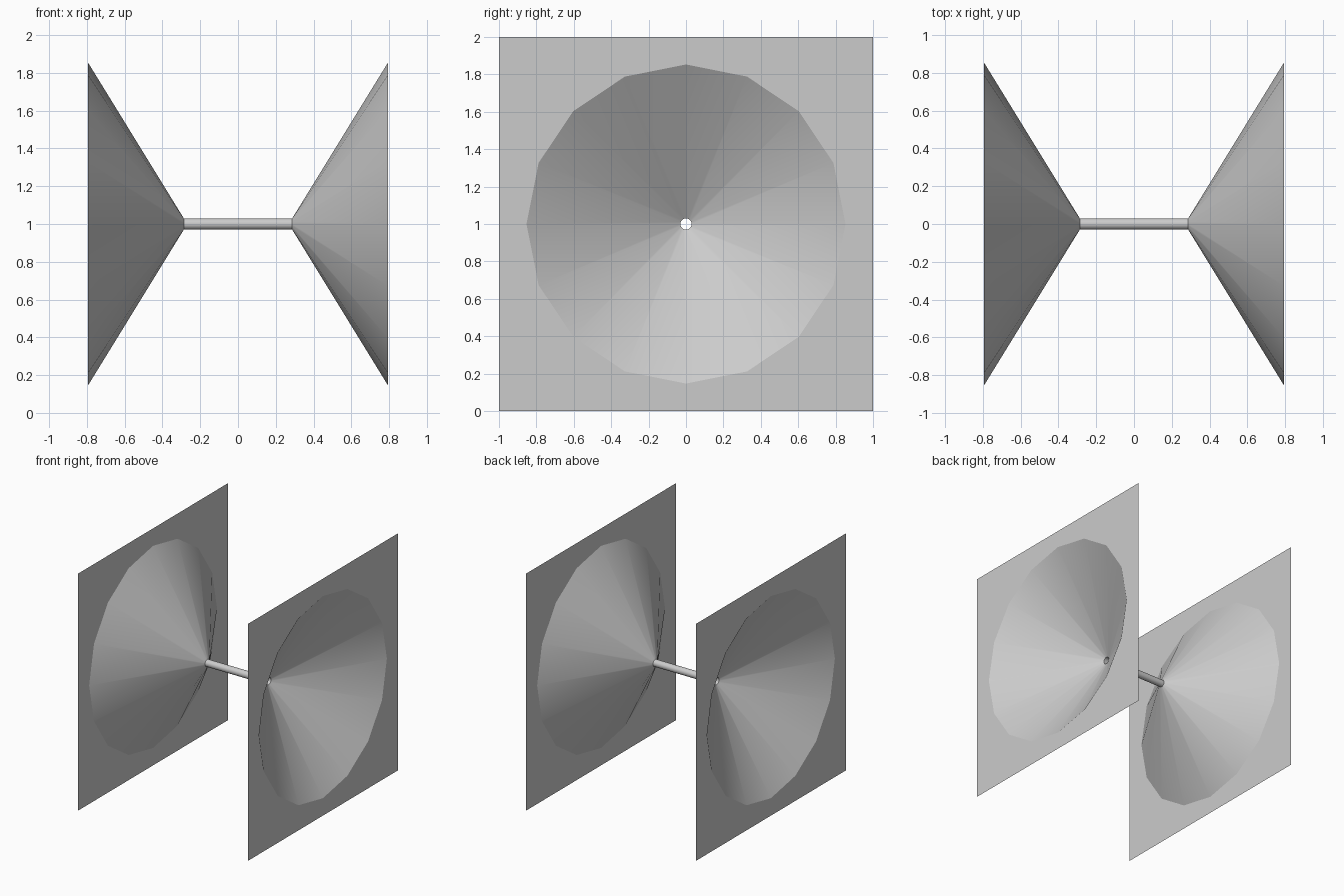
import bpy
import bmesh
from math import cos, sin, pi

SIDES = 16
CENTRE_Z = 1.0
PLATE_X, THROAT_X = 0.793, 0.287
PLATE_HALF, MOUTH_R, THROAT_R = 1.0, 0.853, 0.03

cube = bpy.data.objects.get("Cube")
if cube:
    bpy.data.objects.remove(cube, do_unlink=True)

grey = bpy.data.materials.new("plain grey")
grey.use_nodes = True
colour = (0.6, 0.6, 0.6, 1)
grey.diffuse_color = colour
grey.node_tree.nodes["Principled BSDF"].inputs["Base Color"].default_value = colour


def make_ring(bm, x, radius, square=False):
    """Ring of points around the x axis, pushed out to a square if asked."""
    verts = []
    for i in range(SIDES):
        a = 2 * pi * i / SIDES
        c, s = cos(a), sin(a)
        r = radius / max(abs(c), abs(s)) if square else radius
        verts.append(bm.verts.new((x, r * c, CENTRE_Z + r * s)))
    return verts


def sweep(name, profile):
    """Open skin through rings given as (x, radius, square), from -x to +x."""
    bm = bmesh.new()
    rings = [make_ring(bm, *p) for p in profile]
    for a, b in zip(rings, rings[1:]):
        for i in range(SIDES):
            j = (i + 1) % SIDES
            bm.faces.new((a[i], a[j], b[j], b[i]))
    # Merge the flat pieces of a plate into fewer faces, leaving clean edges
    bmesh.ops.reverse_faces(bm, faces=bm.faces)
    mesh = bpy.data.meshes.new(name)
    bm.to_mesh(mesh)
    bm.free()
    mesh.materials.append(grey)
    obj = bpy.data.objects.new(name, mesh)
    bpy.context.collection.objects.link(obj)
    bpy.ops.object.select_all(action="DESELECT")
    obj.select_set(True)
    bpy.context.view_layer.objects.active = obj
    bpy.ops.object.shade_smooth_by_angle(angle=pi / 6)


# Square plate with a round mouth, narrowing to the throat, at each end
for name, side in (("right_horn", -1), ("left_horn", 1)):
    profile = [(side * PLATE_X, PLATE_HALF, True),
               (side * PLATE_X, MOUTH_R, False),
               (side * THROAT_X, THROAT_R, False)]
    sweep(name, profile if side < 0 else profile[::-1])

# Hollow tube joining the two throats
sweep("throat_tube", [(-THROAT_X, THROAT_R, False), (THROAT_X, THROAT_R, False)])
